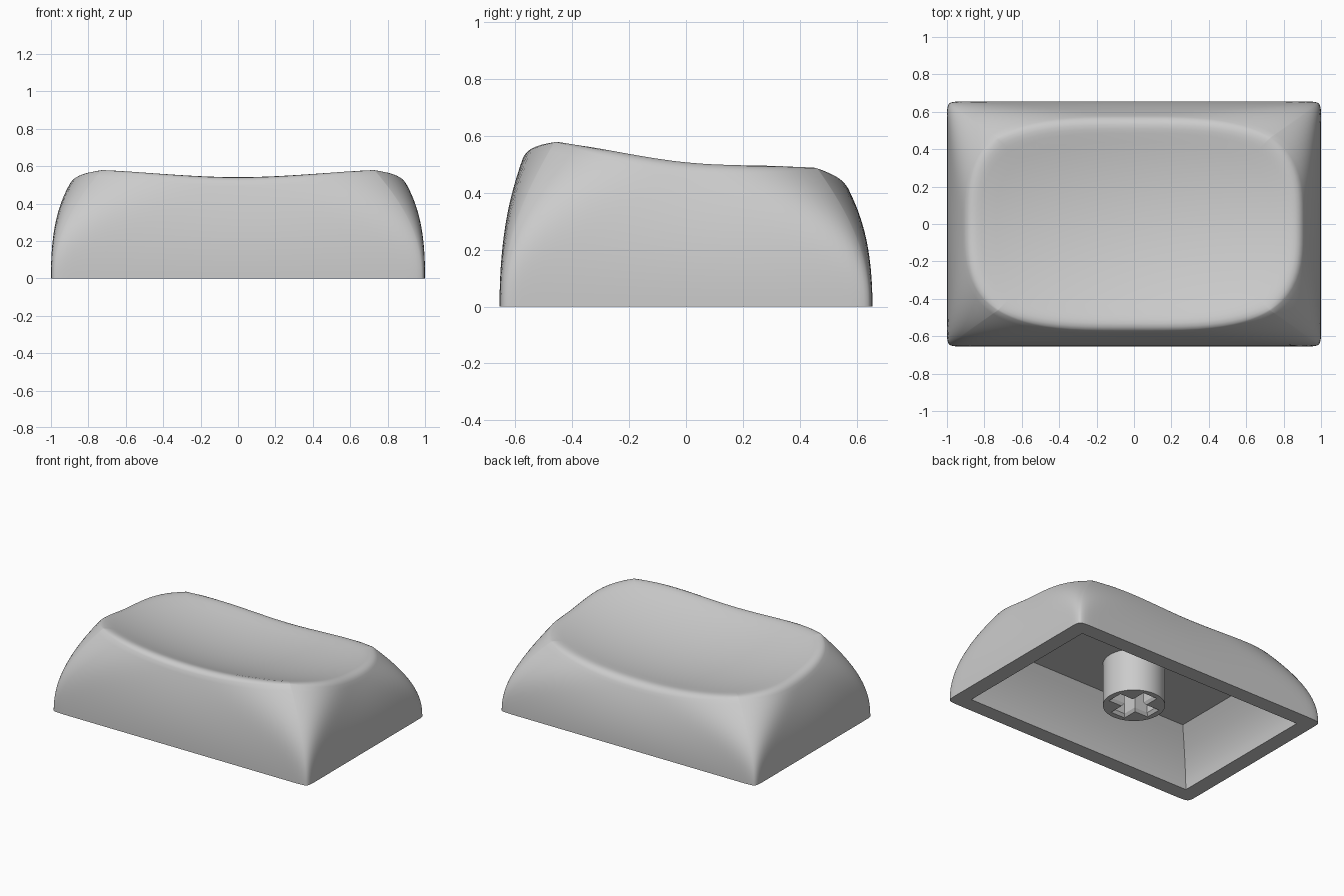
import bpy, bmesh, math

cube = bpy.data.objects.get("Cube")
if cube:
    bpy.data.objects.remove(cube, do_unlink=True)

grey = bpy.data.materials.new("light_grey_plastic")
grey.use_nodes = True
COLOUR = (0.6, 0.6, 0.6, 1)
grey.diffuse_color = COLOUR
grey.node_tree.nodes["Principled BSDF"].inputs["Base Color"].default_value = COLOUR


def finish(bm, name, angle):
    bmesh.ops.recalc_face_normals(bm, faces=bm.faces)
    mesh = bpy.data.meshes.new(name)
    bm.to_mesh(mesh)
    bm.free()
    obj = bpy.data.objects.new(name, mesh)
    bpy.context.collection.objects.link(obj)
    mesh.materials.append(grey)
    bpy.ops.object.select_all(action="DESELECT")
    obj.select_set(True)
    bpy.context.view_layer.objects.active = obj
    bpy.ops.object.shade_smooth_by_angle(angle=math.radians(angle))


def bridge(bm, lower, upper):
    n = len(lower)
    for i in range(n):
        j = (i + 1) % n
        bm.faces.new((lower[i], lower[j], upper[j], upper[i]))


# Directions round a unit square, packed closer towards the corners
SEG = 32
steps = [math.sin(math.pi * (i / SEG - 0.5)) for i in range(SEG)]
square = ([(s, -1) for s in steps] + [(1, s) for s in steps]
          + [(-s, 1) for s in steps] + [(-1, -s) for s in steps])


def outline(a, b, n):
    """Rounded rectangle (superellipse) with half sizes a, b."""
    pts = []
    for dx, dy in square:
        k = (abs(dx) ** n + abs(dy) ** n) ** (-1 / n)
        pts.append((a * dx * k, b * dy * k))
    return pts


def dish(x, y):
    """Height of the scooped, forward-rising top."""
    return 0.41 - 0.1 * y + 0.3 * y * y + 0.14 * x * x


# Cap shell: one loft from the cavity ceiling, round the rim and over the top
HALF_X, HALF_Y = 1.0, 0.656
TOP_X, TOP_Y, TOP_N = 0.907, 0.575, 3.2
EDGE_DROP = 0.05
corner = [1 - 0.65 * min(abs(dx), abs(dy)) ** 2 for dx, dy in square]

bm = bmesh.new()
rings = []


def add_ring(points):
    rings.append([bm.verts.new(p) for p in points])


# Cavity: square-cornered, walls curving in towards the ceiling
CEILING, CAVITY_LEVELS = 0.345, 8
for i in range(CAVITY_LEVELS, -1, -1):
    u = i / CAVITY_LEVELS
    inset = 0.16 * u ** 1.7
    add_ring([((0.89 - inset) * dx, (0.548 - inset) * dy, CEILING * u)
              for dx, dy in square])

# Curved walls, corners widening upwards
rim = outline(TOP_X, TOP_Y, TOP_N)
wall_top = [dish(x, y) - EDGE_DROP * c for (x, y), c in zip(rim, corner)]
LEVELS = 20
for i in range(LEVELS + 1):
    u = i / LEVELS
    inv_n = 1 / 45 + (1 / TOP_N - 1 / 45) * u ** 2.2
    pts = outline(HALF_X + (TOP_X - HALF_X) * u ** 2.3,
                  HALF_Y + (TOP_Y - HALF_Y) * u ** 2.1, 1 / inv_n)
    add_ring([(x, y, u * z) for (x, y), z in zip(pts, wall_top)])

# Rounded top edge
for inset, drop in ((0.009, 0.034), (0.024, 0.018), (0.044, 0.007), (0.066, 0.002), (0.09, 0)):
    pts = outline(TOP_X - inset, TOP_Y - inset, TOP_N)
    add_ring([(x, y, dish(x, y) - drop * c) for (x, y), c in zip(pts, corner)])

# Scooped top
for i in range(9, 0, -1):
    s = i / 10
    pts = outline((TOP_X - 0.09) * s, (TOP_Y - 0.09) * s, TOP_N)
    add_ring([(x, y, dish(x, y)) for x, y in pts])

for lower, upper in zip(rings, rings[1:]):
    bridge(bm, lower, upper)
bm.faces.new(rings[0])
centre = bm.verts.new((0, 0, dish(0, 0)))
last = rings[-1]
for i in range(len(last)):
    bm.faces.new((last[i], last[(i + 1) % len(last)], centre))
finish(bm, "cap_shell", 40)

# Stem: round post with a chamfered cross-shaped socket in its lower end
RADIUS, BOTTOM, TOP, SOCKET_TOP = 0.198, 0.045, 0.35, 0.29


def cross(arm, half_w):
    pts = []
    for q in range(4):
        c, s = round(math.cos(q * math.pi / 2)), round(math.sin(q * math.pi / 2))
        for x, y in ((arm, -half_w), (arm, half_w), (half_w, half_w)):
            pts.append((c * x - s * y, s * x + c * y))
    return pts


circle = [(RADIUS * math.cos(math.tau * i / 48), RADIUS * math.sin(math.tau * i / 48))
          for i in range(48)]
mouth, slot = cross(0.16, 0.056), cross(0.145, 0.043)

bm = bmesh.new()
mouth_edges = []
for levels in (((circle, BOTTOM), (circle, TOP)),
               ((mouth, BOTTOM), (slot, BOTTOM + 0.02), (slot, SOCKET_TOP))):
    loops = [[bm.verts.new((x, y, z)) for x, y in pts] for pts, z in levels]
    for low, high in zip(loops, loops[1:]):
        bridge(bm, low, high)
    bm.faces.new(loops[-1])
    low = loops[0]
    mouth_edges += [bm.edges.get((low[i], low[(i + 1) % len(low)]))
                    for i in range(len(low))]
bmesh.ops.triangle_fill(bm, edges=mouth_edges, use_beauty=True)
finish(bm, "stem", 30)
